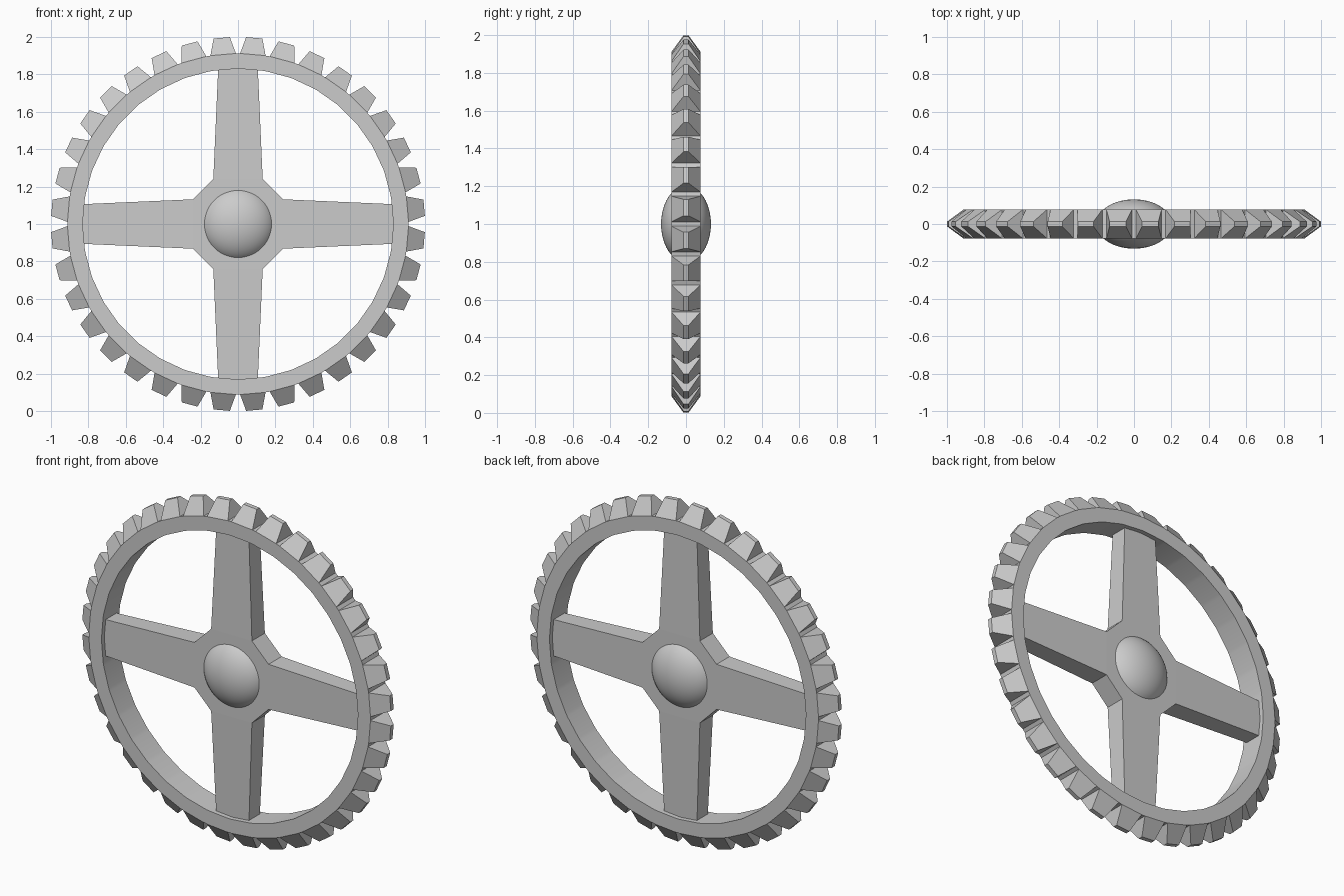
import bpy, bmesh
from math import radians, sin, cos
from mathutils import Matrix

if "Cube" in bpy.data.objects:
    bpy.data.objects.remove(bpy.data.objects["Cube"])

TEETH = 36
HALF = 0.077            # half depth of the rim
R_IN, R_OUT, R_TIP = 0.83, 0.912, 1.0
CENTRE = 1.0            # height of the axle

grey = bpy.data.materials.new("plain grey")
grey.use_nodes = True
grey.diffuse_color = (0.6, 0.6, 0.6, 1)
grey.node_tree.nodes["Principled BSDF"].inputs["Base Color"].default_value = (0.6, 0.6, 0.6, 1)


def finish(bm, name, smooth):
    bmesh.ops.remove_doubles(bm, verts=bm.verts, dist=1e-5)
    bmesh.ops.recalc_face_normals(bm, faces=bm.faces)
    mesh = bpy.data.meshes.new(name)
    bm.to_mesh(mesh)
    bm.free()
    mesh.materials.append(grey)
    obj = bpy.data.objects.new(name, mesh)
    obj.location.z = CENTRE
    bpy.context.collection.objects.link(obj)
    if smooth:
        bpy.ops.object.select_all(action='DESELECT')
        obj.select_set(True)
        bpy.context.view_layer.objects.active = obj
        bpy.ops.object.shade_smooth_by_angle(angle=radians(30))
    return obj


def polar(radius, degrees, y):
    a = radians(degrees)
    return (radius * cos(a), y, radius * sin(a))


# Toothed rim: each step is one tooth segment plus one narrow valley segment
bm = bmesh.new()


def quad(*points):
    bm.faces.new([bm.verts.new(p) for p in points])


def ring_segment(a, b):
    for y in (-HALF, HALF):
        quad(polar(R_IN, a, y), polar(R_OUT, a, y), polar(R_OUT, b, y), polar(R_IN, b, y))
    quad(polar(R_IN, a, -HALF), polar(R_IN, b, -HALF), polar(R_IN, b, HALF), polar(R_IN, a, HALF))


step = 360 / TEETH
base, tip, tip_y = 4.3, 2.5, 0.013
for i in range(TEETH):
    mid = (i + 0.5) * step
    a, b, nxt = mid - base, mid + base, mid + step - base
    ring_segment(a, b)
    ring_segment(b, nxt)
    # valley floor
    quad(polar(R_OUT, b, -HALF), polar(R_OUT, nxt, -HALF),
         polar(R_OUT, nxt, HALF), polar(R_OUT, b, HALF))
    # tapered tooth
    low = [polar(R_OUT, t, y) for t, y in ((a, -HALF), (b, -HALF), (b, HALF), (a, HALF))]
    top = [polar(R_TIP, mid + s * tip, y * tip_y)
           for s, y in ((-1, -1), (1, -1), (1, 1), (-1, 1))]
    for k in range(4):
        j = (k + 1) % 4
        quad(low[k], low[j], top[j], top[k])
    quad(*top)
finish(bm, "toothed_rim", True)

# Hub plate with chamfered corners, and four tapering spokes
bm = bmesh.new()
NEAR, NEAR_W, NEAR_Y = 0.24, 0.132, 0.06
FAR, FAR_W, FAR_Y = 0.83, 0.106, 0.05
corners = []
for i in range(4):
    turn = Matrix.Rotation(-radians(90 * i), 3, 'Y')
    near = [(NEAR, s * NEAR_Y, w * NEAR_W) for w, s in ((-1, -1), (1, -1), (1, 1), (-1, 1))]
    far = [(FAR, s * FAR_Y, w * FAR_W) for w, s in ((-1, -1), (1, -1), (1, 1), (-1, 1))]
    near = [bm.verts.new(turn @ Matrix.Identity(3) @ bm.verts.new(p).co) for p in near]
    far = [bm.verts.new(turn @ bm.verts.new(p).co) for p in far]
    for k in range(4):
        j = (k + 1) % 4
        bm.faces.new((near[k], near[j], far[j], far[k]))
    bm.faces.new(far)
    corners.append(near)
bm.faces.new([v for n in corners for v in (n[0], n[1])])
bm.faces.new([v for n in corners for v in (n[3], n[2])])
for i in range(4):
    n, m = corners[i], corners[(i + 1) % 4]
    bm.faces.new((n[1], n[2], m[3], m[0]))
bmesh.ops.delete(bm, geom=[v for v in bm.verts if not v.link_faces], context='VERTS')
finish(bm, "hub_and_spokes", False)

# Smooth flattened boss through the hub
bm = bmesh.new()
bmesh.ops.create_uvsphere(bm, u_segments=48, v_segments=24, radius=1)
bmesh.ops.rotate(bm, verts=bm.verts, matrix=Matrix.Rotation(radians(90), 3, 'X'))
bmesh.ops.scale(bm, verts=bm.verts, vec=(0.202, 0.132, 0.202))
finish(bm, "hub_boss", True)
